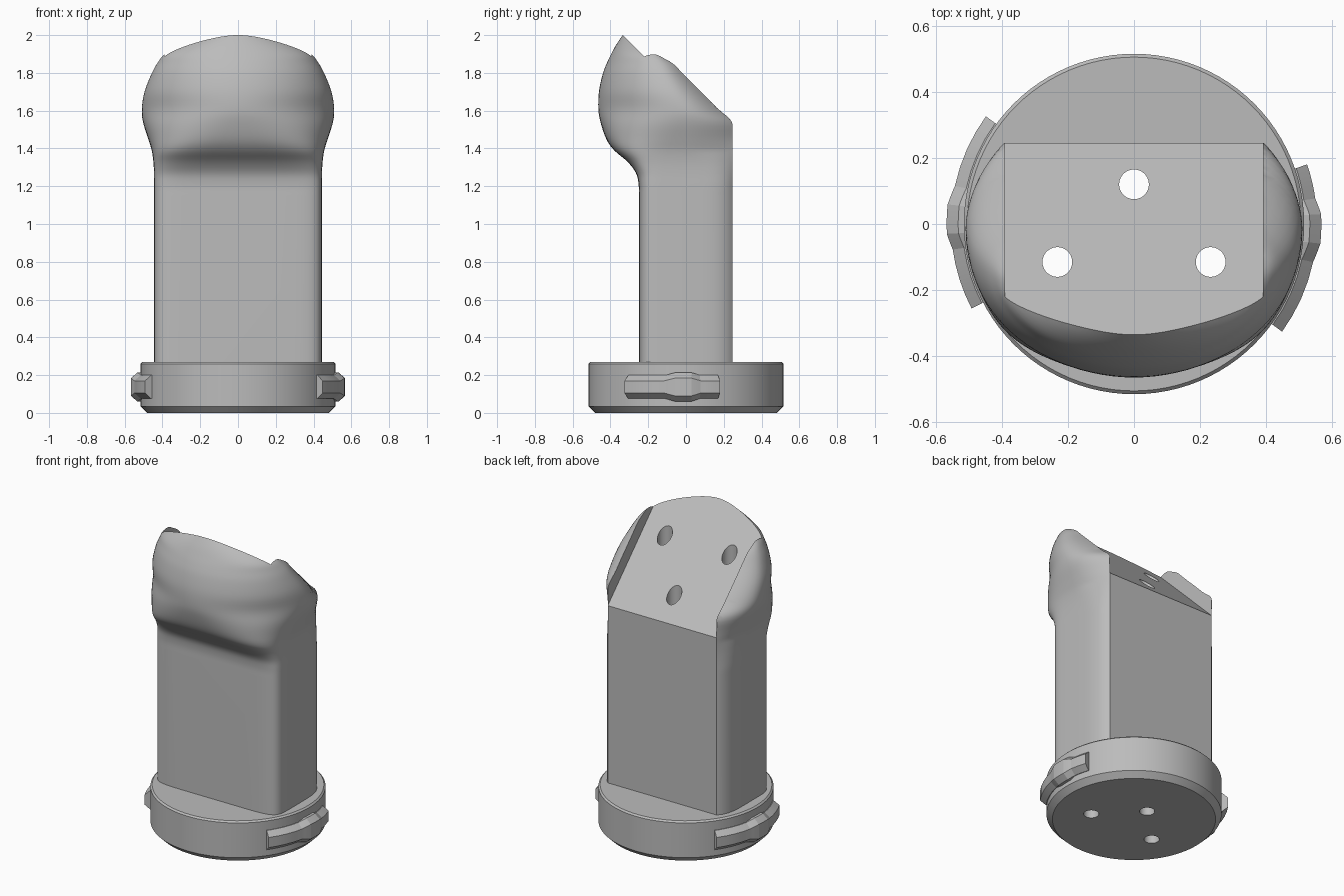
import bpy, bmesh, math
from mathutils import Vector

cube = bpy.data.objects.get("Cube")
if cube:
    bpy.data.objects.remove(cube, do_unlink=True)

grey = bpy.data.materials.new("plain grey")
grey.use_nodes = True
grey.diffuse_color = (0.5, 0.5, 0.5, 1)
grey.node_tree.nodes["Principled BSDF"].inputs["Base Color"].default_value = (0.5, 0.5, 0.5, 1)


def loft(name, rings):
    """Closed solid through a list of rings with equal point counts."""
    bm = bmesh.new()
    loops = [[bm.verts.new(p) for p in ring] for ring in rings]
    n = len(loops[0])
    for a, b in zip(loops, loops[1:]):
        for i in range(n):
            j = (i + 1) % n
            bm.faces.new((a[i], a[j], b[j], b[i]))
    bm.faces.new(loops[0][::-1])
    bm.faces.new(loops[-1])
    bmesh.ops.recalc_face_normals(bm, faces=bm.faces[:])
    mesh = bpy.data.meshes.new(name)
    bm.to_mesh(mesh)
    bm.free()
    mesh.materials.append(grey)
    obj = bpy.data.objects.new(name, mesh)
    bpy.context.collection.objects.link(obj)
    return obj


def circle(r, z, x=0, y=0, n=96):
    return [(x + r * math.cos(math.tau * i / n), y + r * math.sin(math.tau * i / n), z)
            for i in range(n)]


def activate(obj):
    bpy.ops.object.select_all(action='DESELECT')
    obj.select_set(True)
    bpy.context.view_layer.objects.active = obj


def cut(obj, cutter):
    mod = obj.modifiers.new("cut", 'BOOLEAN')
    mod.operation, mod.solver, mod.object = 'DIFFERENCE', 'EXACT', cutter
    activate(obj)
    bpy.ops.object.modifier_apply(modifier=mod.name)


def smooth(obj, angle=30):
    activate(obj)
    bpy.ops.object.shade_smooth_by_angle(angle=math.radians(angle))


BACK, CHEEK = 0.245, 0.39    # flat back plane, half width of the sloped cut


def section(z, w, cy, front, n, yb):
    """Squared oval, rounder in front, clipped flat at the back."""
    nb = max(2, n / 2)
    back = 0.12
    if w > CHEEK + 0.005:
        back = (yb - cy) / (1 - (CHEEK / w) ** nb) ** (1 / nb)
    end = math.asin(min(1, (BACK - cy) / back) ** (nb / 2))
    half = []
    for i in range(25):                       # front centre to side
        t = math.pi / 2 * (1 - i / 24)
        half.append((w * max(0, math.cos(t)) ** (2 / n),
                     cy - (cy - front) * math.sin(t) ** (2 / n)))
    for i in range(1, 15):                    # side to back corner
        t = end * i / 14
        half.append((w * max(0, math.cos(t)) ** (2 / nb),
                     cy + back * math.sin(t) ** (2 / nb)))
    half.append((0, half[-1][1] + (1e-4 if half[-1][0] < 1e-4 else 0)))
    left = [(-x, y) for x, y in half[-2:0:-1]]
    return [(x, y, z) for x, y in half + left]


def spline(rows, steps=4):
    out = []
    for i in range(len(rows) - 1):
        a, b, c, d = (rows[min(max(k, 0), len(rows) - 1)] for k in range(i - 1, i + 3))
        for s in range(steps):
            t = s / steps
            out.append([q + t / 2 * (r - p + t * (2 * p - 5 * q + 4 * r - u
                        + t * (3 * (q - r) + u - p))) for p, q, r, u in zip(a, b, c, d)])
    return out + [rows[-1]]


# Column and head: height, half width, centre y, front y, squareness, cheek back y
head_rows = [
    (1.15, .445, 0, -.25, 8, .245),
    (1.21, .445, 0, -.251, 8, .245),
    (1.27, .445, 0, -.265, 7, .245),
    (1.33, .448, 0, -.31, 5.5, .245),
    (1.39, .457, 0, -.38, 4, .245),
    (1.45, .475, 0, -.422, 3, .245),
    (1.54, .503, 0, -.453, 2.3, .243),
    (1.61, .509, -.02, -.464, 2, .17),
    (1.70, .495, -.07, -.461, 2, .08),
    (1.79, .46, -.115, -.442, 2, -.01),
    (1.85, .428, -.14, -.42, 2, -.07),
    (1.90, .388, -.17, -.396, 2, -.15),
    (1.95, .31, -.175, -.369, 2, -.15),
    (2.00, .2, -.18, -.335, 2, -.15),
    (2.03, .14, -.18, -.31, 2, -.15),
]
rows = [(0.26,) + head_rows[0][1:]] + spline(head_rows)
column = loft("column_and_head", [section(*r) for r in rows])

# Sloped cut between the cheeks
slope = 1.665
wedge = [(-1, slope + 1), (0.8, slope - 0.8), (0.8, 3), (-1, 3)]
wedge_cutter = loft("wedge_cutter", [[(x, y, z) for y, z in wedge] for x in (-CHEEK, CHEEK)])
cut(column, wedge_cutter)

# Base disc with chamfered rims
base = loft("base_disc", [circle(r, z) for r, z in
                          ((.48, 0), (.515, .035), (.515, .26), (.505, .27))])

# Three vertical through holes
cutters = [wedge_cutter]
for x, y in ((0, .12), (-.232, -.115), (.232, -.115)):
    drill = loft("drill_cutter", [circle(.045, z, x, y, 40) for z in (-.2, 2.4)])
    cut(column, drill)
    cut(base, drill)
    cutters.append(drill)
for c in cutters:
    bpy.data.objects.remove(c, do_unlink=True)
smooth(column)
smooth(base)


def lug(name, turn, end):
    """Bayonet lug swept round the rim, with a raised middle."""
    small, big = (.554, .075, .2), (.567, .06, .214)
    keys = [(-36, small), (-12, small), (-6, big), (3, big), (8, small), (end, small)]
    rings = []
    for (a0, s0), (a1, s1) in zip(keys, keys[1:]):
        for k in range(4):
            t = k / 4
            rings.append((a0 + (a1 - a0) * t, [p + (q - p) * t for p, q in zip(s0, s1)]))
    rings.append(keys[-1])
    solid = []
    for a, (r, lo, hi) in rings:
        a = math.radians(a + turn)
        profile = [(.49, lo), (r - .035, lo), (r, lo + .03),
                   (r, hi - .03), (r - .035, hi), (.49, hi)]
        solid.append([Vector((p * math.cos(a), p * math.sin(a), z)) for p, z in profile])
    smooth(loft(name, solid), 12)


lug("left_lug", 0, 19)
lug("right_lug", 180, 27.5)
